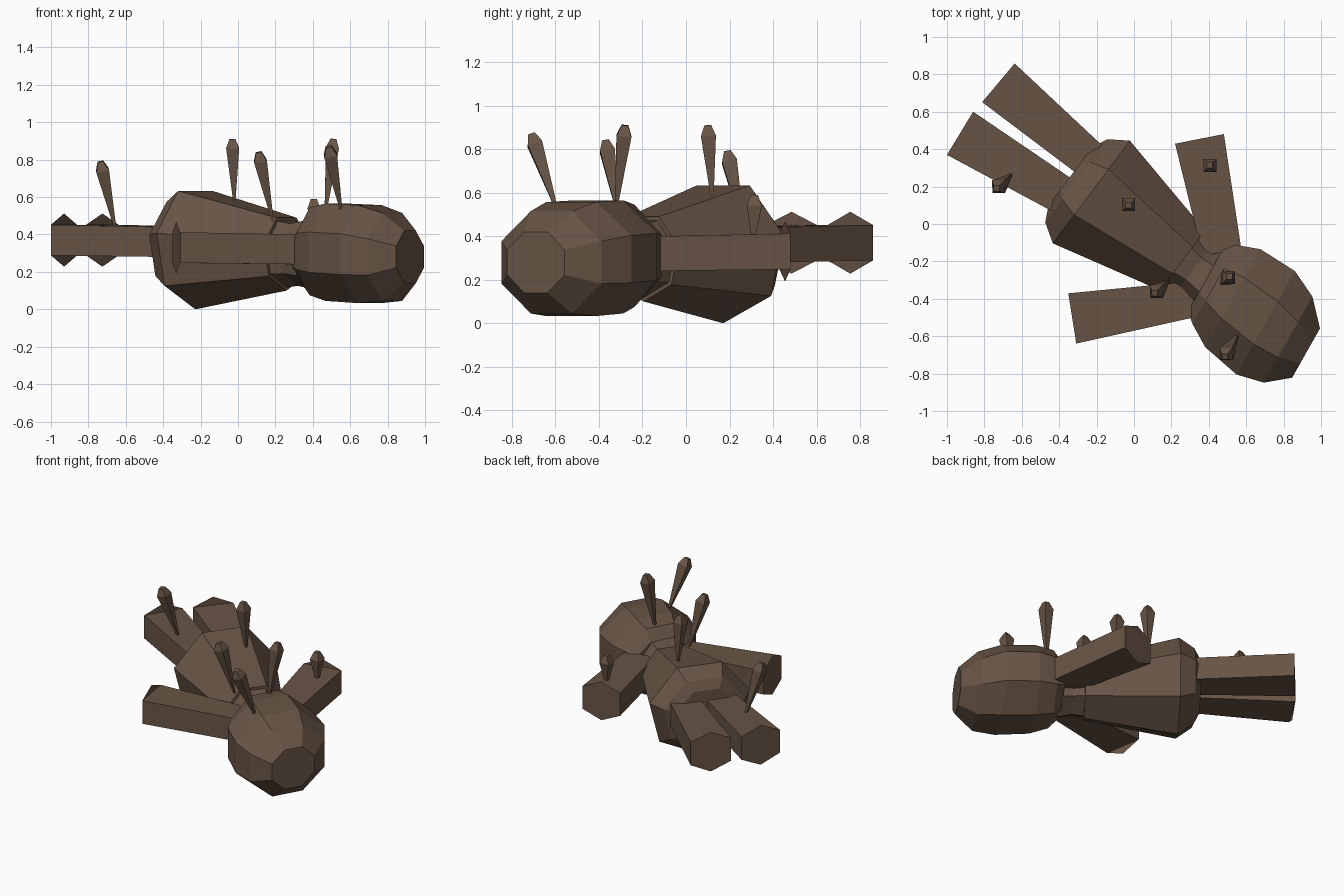
import bpy, bmesh, math
from mathutils import Vector

if "Cube" in bpy.data.objects:
    bpy.data.objects.remove(bpy.data.objects["Cube"])

brown = bpy.data.materials.new("brown_cloth")
brown.diffuse_color = (0.138, 0.089, 0.060, 1)
brown.use_nodes = True
brown.node_tree.nodes["Principled BSDF"].inputs["Base Color"].default_value = brown.diffuse_color

U = Vector((0.80, -0.60, 0))   # from legs towards head
V = Vector((0.60, 0.80, 0))    # across the body
Z = Vector((0, 0, 1))


def finish(name, bm):
    bmesh.ops.recalc_face_normals(bm, faces=bm.faces)
    me = bpy.data.meshes.new(name)
    bm.to_mesh(me)
    bm.free()
    me.materials.append(brown)
    ob = bpy.data.objects.new(name, me)
    bpy.context.collection.objects.link(ob)
    return ob


def bridge(bm, a, b):
    n = len(a)
    for i in range(n):
        bm.faces.new((a[i], a[(i + 1) % n], b[(i + 1) % n], b[i]))


def lathe(name, rings, sides, start, shear=0.0):
    """Rings along the body axis: (u, half width, half height, centre z)."""
    bm = bmesh.new()
    loops = []
    for u, w, h, cz in rings:
        loop = []
        for i in range(sides):
            a = start + 2 * math.pi * i / sides
            v = w * math.sin(a)
            loop.append(bm.verts.new(U * (u - shear * v) + V * v + Z * (cz - h * math.cos(a))))
        loops.append(loop)
    for a, b in zip(loops, loops[1:]):
        bridge(bm, a, b)
    bm.faces.new(loops[0])
    bm.faces.new(loops[-1])
    return finish(name, bm)


def limb(name, tip, root, w_tip, w_root, h_tip, h_root, peak):
    """Flat-topped shaft ending in a taller six-sided sole."""
    tip, root = Vector(tip), Vector(root)
    d = (root - tip).normalized()
    s = Z.cross(d).normalized()
    bm = bmesh.new()

    def ring(c, w, h):
        return [bm.verts.new(c + s * x * w + Z * z * h)
                for x, z in ((-1, -1), (1, -1), (1, 1), (-1, 1))]
    a = ring(tip, w_tip, h_tip)
    b = ring(root, w_root, h_root)
    bridge(bm, a, b)
    bm.faces.new(b)
    low = bm.verts.new(tip - Z * peak)
    high = bm.verts.new(tip + Z * peak)
    bm.faces.new((a[0], low, a[1], a[2], high, a[3]))
    return finish(name, bm)


def pin(name, base, top, r=0.036):
    """Four-sided needle swelling to a pointed head."""
    base, top = Vector(base), Vector(top)
    d = (top - base).normalized()
    s = d.cross(Vector((0, 1, 0))).normalized()
    t = d.cross(s)
    length = (top - base).length
    bm = bmesh.new()
    loops = []
    for k, rr in ((-0.03, 0.006), (length - 0.05, r), (length, r * 0.45)):
        c = base + d * k
        loops.append([bm.verts.new(c + (s * x + t * y) * rr * 0.75)
                      for x, y in ((1, 1), (-1, 1), (-1, -1), (1, -1))])
    bridge(bm, loops[0], loops[1])
    bridge(bm, loops[1], loops[2])
    bm.faces.new(loops[0])
    bm.faces.new(loops[2])
    return finish(name, bm)


# torso: seven sides, ridge underneath, flat on top
lathe("torso", [(-0.425, 0.20, 0.18, 0.35), (-0.385, 0.285, 0.26, 0.34),
                (-0.285, 0.352, 0.333, 0.333), (0.325, 0.205, 0.205, 0.305)], 7, 0)

# neck
lathe("neck", [(0.30, 0.19, 0.19, 0.305), (0.40, 0.165, 0.175, 0.30),
               (0.54, 0.19, 0.20, 0.30)], 7, 0)

# head: eight sides with flat top
k = 1 / math.cos(math.pi / 8)
lathe("head", [(u, w * k, h * k, cz) for u, w, h, cz in (
    (0.485, 0.20, 0.17, 0.30), (0.54, 0.24, 0.235, 0.31), (0.66, 0.298, 0.26, 0.305),
    (0.88, 0.315, 0.262, 0.295), (1.03, 0.262, 0.235, 0.28), (1.15, 0.15, 0.14, 0.28))],
    8, math.pi / 8, 0.13)

# limbs
limb("right_leg", (-0.93, 0.485, 0.37), (-0.36, 0.14, 0.36), 0.135, 0.10, 0.082, 0.08, 0.142)
limb("left_leg", (-0.725, 0.755, 0.37), (-0.22, 0.33, 0.36), 0.135, 0.10, 0.082, 0.08, 0.142)
limb("right_arm", (-0.33, -0.505, 0.33), (0.33, -0.40, 0.32), 0.136, 0.095, 0.082, 0.08, 0.138)
limb("left_arm", (0.35, 0.455, 0.33), (0.47, -0.15, 0.32), 0.133, 0.105, 0.082, 0.08, 0.138)

# pins
pins = [((-0.66, 0.26, 0.45), (-0.735, 0.19, 0.79)),
        ((-0.02, 0.12, 0.59), (-0.03, 0.10, 0.91)),
        ((0.18, -0.31, 0.50), (0.11, -0.37, 0.84)),
        ((0.47, -0.32, 0.54), (0.51, -0.28, 0.91)),
        ((0.55, -0.60, 0.54), (0.485, -0.71, 0.87)),
        ((0.41, 0.31, 0.40), (0.405, 0.315, 0.59))]
for i, (b, t) in enumerate(pins):
    pin("pin_%d" % (i + 1), b, t, 0.046)
